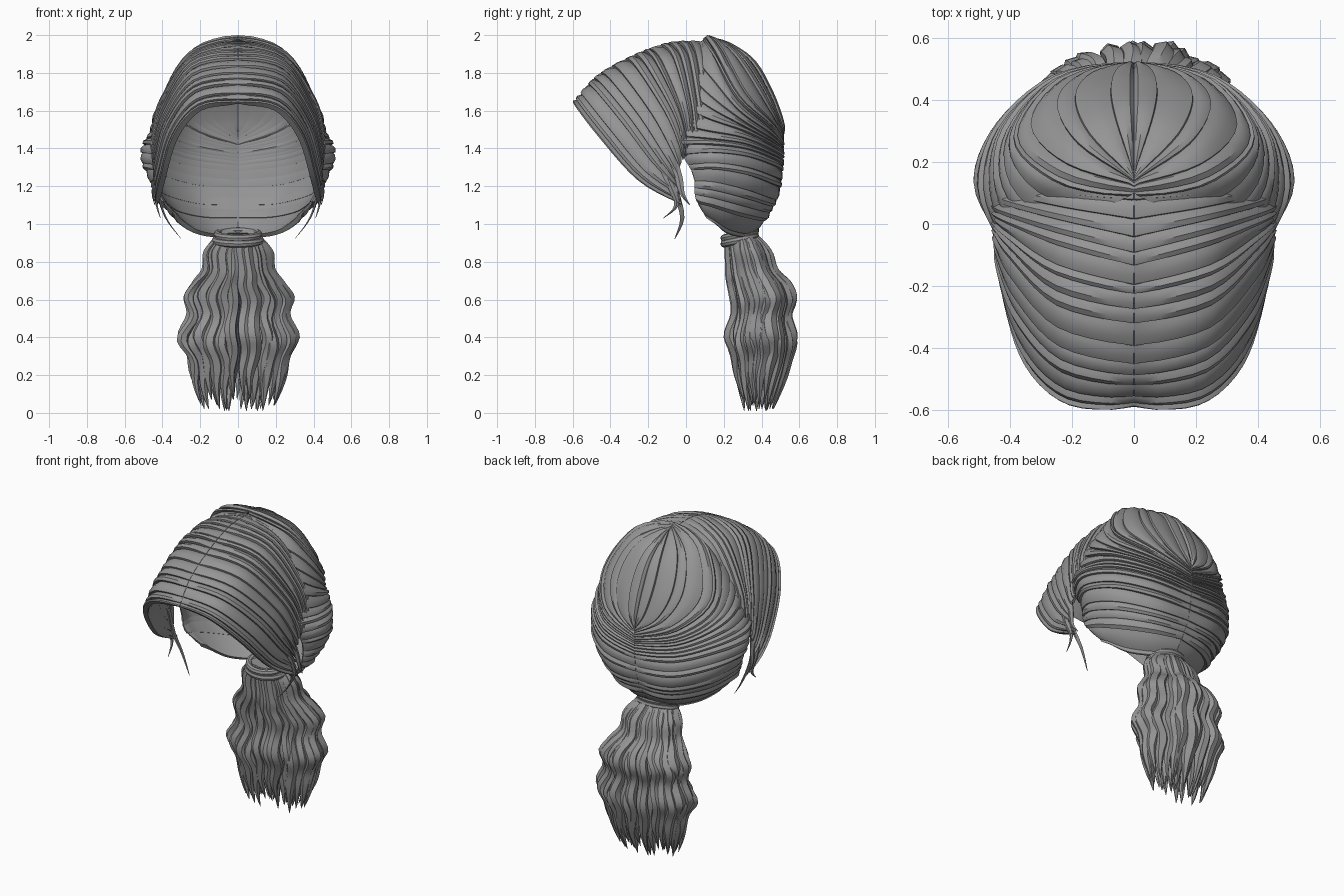
import bpy, bmesh, math, random
from mathutils import Vector

if "Cube" in bpy.data.objects:
    bpy.data.objects.remove(bpy.data.objects["Cube"])

random.seed(4)
hair = bpy.data.materials.new("grey hair")
hair.diffuse_color = (0.3, 0.3, 0.3, 1)
hair.use_nodes = True
hair.node_tree.nodes["Principled BSDF"].inputs["Base Color"].default_value = hair.diffuse_color


def spline(pts, t):
    """Catmull-Rom through pts, t runs from 0 to len(pts) - 1."""
    n = len(pts)
    i = max(0, min(n - 2, int(t)))
    f = t - i
    a, b, c, d = (pts[max(0, min(n - 1, k))] for k in (i - 1, i, i + 1, i + 2))
    return 0.5 * (2 * b + (c - a) * f + (2 * a - 5 * b + 4 * c - d) * f * f
                  + (3 * b - a - 3 * c + d) * f ** 3)


def add_tube(bm, rings):
    """Skin a list of closed rings and cap both ends."""
    vs = [[bm.verts.new(p) for p in r] for r in rings]
    n = len(vs[0])
    for a, b in zip(vs, vs[1:]):
        for k in range(n):
            bm.faces.new((a[k], a[(k + 1) % n], b[(k + 1) % n], b[k]))
    bm.faces.new(vs[0][::-1])
    bm.faces.new(vs[-1])


def finish(name, bm, mirror=False, angle=35):
    bmesh.ops.recalc_face_normals(bm, faces=bm.faces)
    me = bpy.data.meshes.new(name)
    bm.to_mesh(me)
    bm.free()
    ob = bpy.data.objects.new(name, me)
    bpy.context.collection.objects.link(ob)
    me.materials.append(hair)
    if mirror:
        m = ob.modifiers.new("mirror", 'MIRROR')
        m.use_mirror_merge = False
    bpy.ops.object.select_all(action='DESELECT')
    bpy.context.view_layer.objects.active = ob
    ob.select_set(True)
    bpy.ops.object.shade_smooth_by_angle(angle=math.radians(angle))
    return ob


# strand cross-section: (position across the strand, height above the cap)
SECTION = [(-0.12, -0.012), (-0.04, 0.013), (0.35, 0.017), (0.75, 0.008),
           (1.15, -0.010), (0.5, -0.014)]


def strand_sheet(name, keys, count, taper, segs=20):
    """Lay overlapping strands over the surface lofted through key curves."""
    keys = [[Vector(p) for p in k] for k in keys]
    top, across = len(keys) - 1, len(keys[0]) - 1

    def surf(u, v):
        return spline([spline(k, v * across) for k in keys], u)

    def normal(u, v):
        e = 0.02
        du = surf(min(u + e, top), v) - surf(max(u - e, 0), v)
        dv = surf(u, min(v + e, 1)) - surf(u, max(v - e, 0))
        n = du.cross(dv).normalized()
        out = surf(u, v) - Vector((0, 0.03, 1.45))
        return n if n.dot(out) > 0 else -n

    cuts = [(i + (random.uniform(-0.35, 0.35) if 0 < i < count else 0)) * top / count
            for i in range(count + 1)]
    bm = bmesh.new()
    for a, b in zip(cuts, cuts[1:]):
        lift = random.uniform(0.7, 1.25)
        rings = []
        for s in range(segs + 1):
            v = s / segs
            wid = 1 - taper * max(0, (v - 0.72) / 0.28) ** 1.5
            h = lift * min(1, 0.3 + v * 7, 0.35 + (1 - v) * 5)
            ring = []
            for w, z in SECTION:
                u = a + (b - a) * (0.5 + (w - 0.5) * wid)
                u = max(0, min(top, u))
                p = surf(u, v) + normal(u, v) * z * h
                p.x = max(p.x, 0)
                ring.append(p)
            rings.append(ring)
        add_tube(bm, rings)
    return finish(name, bm, mirror=True)


# front hair: strands fall from the parting to the sides of the face
strand_sheet("front_hair", [
    [(0, -.585, 1.64), (.2, -.575, 1.61), (.33, -.46, 1.46), (.40, -.25, 1.23), (.43, -.02, 1.1)],
    [(0, -.475, 1.78), (.23, -.42, 1.735), (.37, -.27, 1.55), (.425, -.14, 1.36), (.44, -.05, 1.23)],
    [(0, -.28, 1.89), (.24, -.22, 1.835), (.39, -.08, 1.6), (.435, -.02, 1.44), (.445, -.01, 1.35)],
    [(0, -.08, 1.96), (.235, -.02, 1.885), (.395, .03, 1.66), (.44, .05, 1.5), (.45, .07, 1.38)],
    [(0, .13, 1.965), (.21, .13, 1.88), (.36, .16, 1.66), (.41, .2, 1.5), (.42, .22, 1.38)],
], 16, 0.5)

# back hair: strands sweep from the ear and crown round to the rear seam
strand_sheet("back_hair", [
    [(.33, .1, 1.05), (.30, .15, 1.01), (.22, .21, .96), (.12, .29, .94), (0, .36, .95)],
    [(.41, .05, 1.14), (.40, .14, 1.12), (.33, .28, 1.08), (.18, .40, 1.05), (0, .435, 1.05)],
    [(.43, .04, 1.26), (.47, .16, 1.26), (.40, .33, 1.22), (.22, .46, 1.17), (0, .49, 1.16)],
    [(.43, -.02, 1.37), (.505, .14, 1.38), (.43, .32, 1.36), (.25, .465, 1.31), (0, .51, 1.28)],
    [(.37, -.1, 1.55), (.45, .1, 1.5), (.42, .3, 1.46), (.25, .46, 1.39), (0, .515, 1.35)],
    [(.24, -.02, 1.83), (.39, .13, 1.68), (.395, .295, 1.55), (.25, .455, 1.45), (0, .515, 1.39)],
    [(0, .10, 1.985), (.24, .15, 1.905), (.37, .275, 1.67), (.25, .45, 1.51), (0, .515, 1.42)],
    [(0, .14, 1.985), (.17, .265, 1.895), (.23, .39, 1.71), (.16, .475, 1.55), (0, .515, 1.45)],
    [(0, .17, 1.98), (0, .355, 1.865), (0, .445, 1.715), (0, .50, 1.57), (0, .515, 1.48)],
], 22, 0.1)

# loose wisps in front of the ears
bm = bmesh.new()
for path, r in (
    ([(.42, -.1, 1.32), (.42, -.05, 1.16), (.38, -.02, 1.03), (.30, -.06, .92)], .014),
    ([(.42, -.14, 1.34), (.44, -.08, 1.2), (.43, -.05, 1.1), (.41, -.12, 1.03)], .016),
    ([(.42, -.08, 1.38), (.44, -.04, 1.25), (.45, -.02, 1.16), (.44, .02, 1.10)], .018),
):
    pts = [Vector(p) for p in path]
    rings = []
    for s in range(13):
        c, rr = spline(pts, s / 4), r * (1 - (s / 12) ** 2) + 0.001
        rings.append([c + Vector((0.6 * rr * math.cos(k * math.tau / 5),
                                  1.3 * rr * math.sin(k * math.tau / 5), 0)) for k in range(5)])
    add_tube(bm, rings)
finish("wisps", bm, mirror=True)

# hair tie: two stacked tilted bands
bm = bmesh.new()
for z0, rx, ry in ((.915, .12, .085), (.945, .11, .085)):
    rings = []
    for s in range(25):
        a = s * math.tau / 24
        rings.append([Vector(((rx + .018 * math.cos(b)) * math.cos(a),
                              .285 + (ry + .018 * math.cos(b)) * math.sin(a),
                              z0 + .02 * math.sin(b) + .02 * math.sin(a)))
                      for b in (k * math.tau / 8 for k in range(8))])
    add_tube(bm, rings)
finish("hair_tie", bm)

# ponytail outline from top to bottom: (half width, half depth, centre y, z)
TAIL = [Vector(p) for p in (
    (.10, .08, .29, .95), (.15, .11, .315, .90), (.195, .135, .335, .84), (.195, .145, .35, .75),
    (.245, .175, .39, .68), (.305, .19, .41, .60), (.27, .165, .40, .50), (.325, .20, .40, .38),
    (.285, .175, .40, .28), (.25, .14, .395, .17), (.20, .085, .385, .03))]


def tail_strand(bm, ang, scale, thick, end):
    phase, amp = random.uniform(-.7, .7), random.uniform(.006, .014)
    twist = random.uniform(-.08, .08)
    rings, steps = [], 34
    for s in range(steps + 1):
        f = s / steps
        rx, ry, cy, z = spline(TAIL, f * (len(TAIL) - 1))
        z = .95 + (z - .95) * (.95 - end) / .92
        k = scale * (1 + amp * 3 * math.sin(f * 22 + phase))
        a = ang + twist * f + amp * 3 * math.sin(f * 26 + phase)
        r = thick * min(1, .5 + f * 3) * min(1, (1 - f) * 6 + .03)
        c = Vector(((rx - r) * k * math.cos(a), cy + (ry - r) * k * math.sin(a), z))
        rings.append([c + Vector((r * math.cos(a + j * math.tau / 6),
                                  r * math.sin(a + j * math.tau / 6), 0)) for j in range(6)])
    add_tube(bm, rings)


# ponytail: an outer and an inner ring of wavy tapering strands
bm = bmesh.new()
for count, size, thick in ((28, 1.0, .036), (12, .58, .042)):
    for i in range(count):
        tail_strand(bm, (i + .5 + random.uniform(-.2, .2)) * math.tau / count,
                    size * random.uniform(.9, 1.03), thick * random.uniform(.85, 1.2),
                    random.choice((.01, .02, .04, .07)))
finish("ponytail", bm, angle=40)
